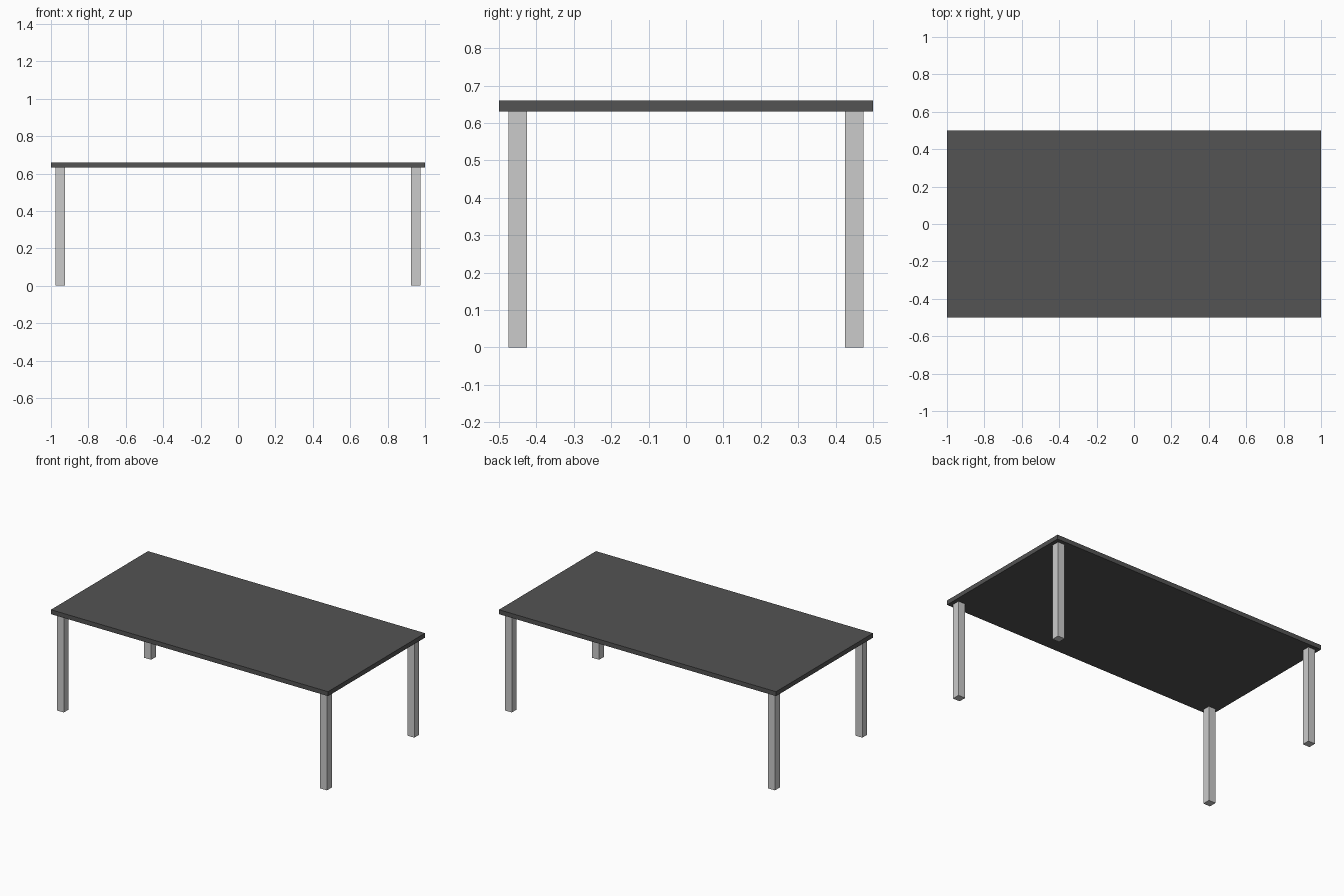
import bpy

if "Cube" in bpy.data.objects:
    bpy.data.objects.remove(bpy.data.objects["Cube"])

TOP_Z = 0.66       # upper surface of the table
UNDER_Z = 0.631    # underside of the slab
LEG = 0.05         # square leg width


def box(name, center, size):
    """Axis-aligned box with its dimensions baked into the mesh."""
    bpy.ops.mesh.primitive_cube_add(size=1, location=center)
    obj = bpy.context.object
    obj.name = name
    obj.scale = size
    bpy.ops.object.transform_apply(location=False, rotation=False, scale=True)
    return obj


# Dark slab
top = box("table_top", (0, 0, (TOP_Z + UNDER_Z) / 2), (2, 1, TOP_Z - UNDER_Z))
dark = bpy.data.materials.new("dark_grey")
dark.diffuse_color = (0.087, 0.087, 0.087, 1)
dark.use_nodes = True
dark.node_tree.nodes["Principled BSDF"].inputs["Base Color"].default_value = dark.diffuse_color
top.data.materials.append(dark)

# Four square legs, inset from the corners
for y_name, y in (("front", -0.45), ("back", 0.45)):
    for x_name, x in (("left", -0.95), ("right", 0.95)):
        box(f"{y_name}_{x_name}_leg", (x, y, UNDER_Z / 2), (LEG, LEG, UNDER_Z))
